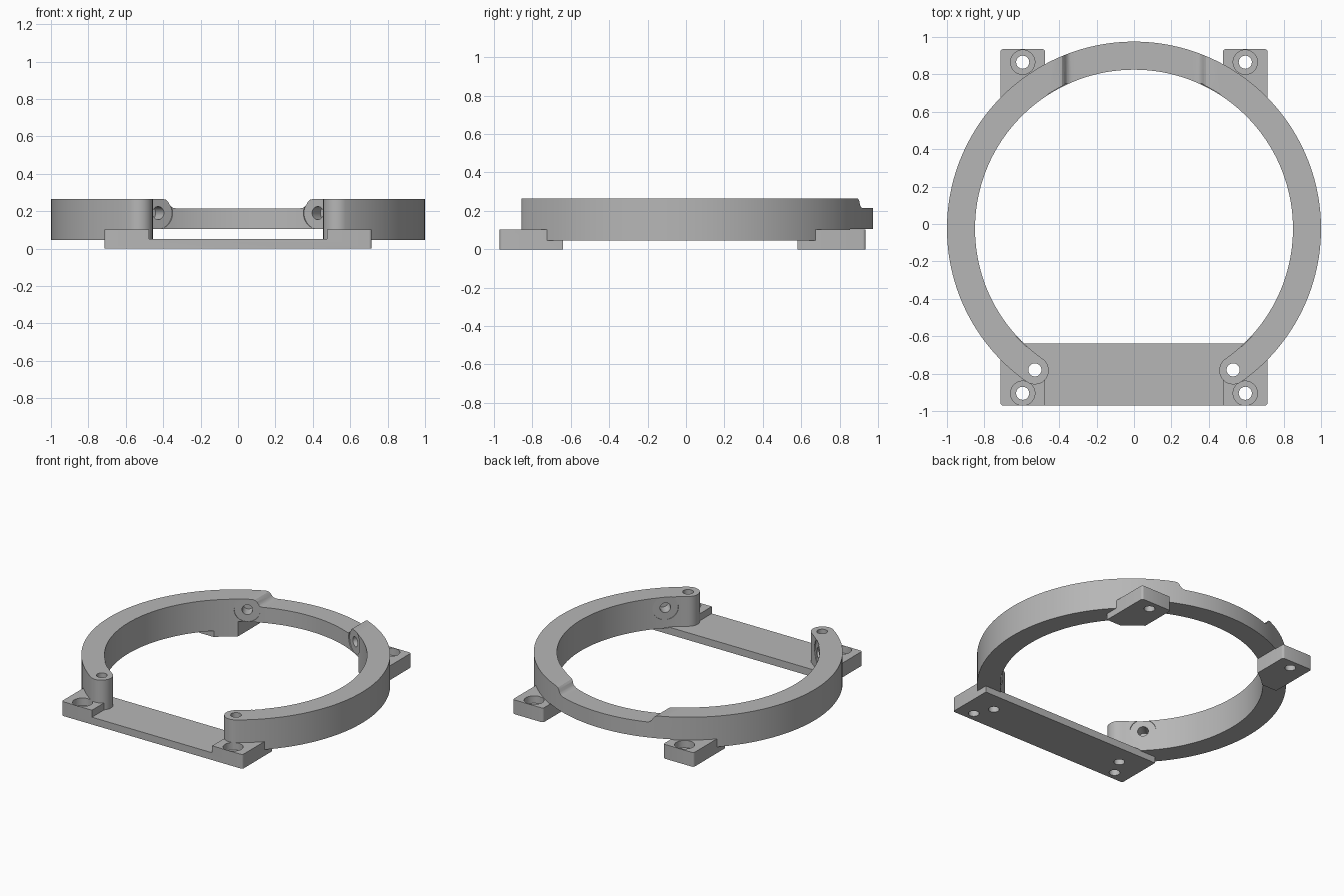
import bpy, bmesh
from math import radians, cos, sin
from mathutils import Matrix, Vector

old = bpy.data.objects.get("Cube")
if old:
    bpy.data.objects.remove(old, do_unlink=True)

CY = -0.025                  # ring centre in y
R_OUT, R_IN = 1.0, 0.85
R_MID = (R_OUT + R_IN) / 2
END = radians(-55)           # angle of the open end on the +x side

grey = bpy.data.materials.new("plain grey")
grey.use_nodes = True
colour = (0.47, 0.47, 0.47, 1)
grey.diffuse_color = colour
grey.node_tree.nodes["Principled BSDF"].inputs["Base Color"].default_value = colour


def add_object(name, bm):
    bmesh.ops.recalc_face_normals(bm, faces=bm.faces)
    mesh = bpy.data.meshes.new(name)
    bm.to_mesh(mesh)
    bm.free()
    mesh.materials.append(grey)
    obj = bpy.data.objects.new(name, mesh)
    bpy.context.collection.objects.link(obj)
    return obj


def prism(name, points, low, high, axis="z", round_if=None):
    """Extrude an outline along z (xy outline) or y (xz outline)."""
    bm = bmesh.new()
    place = (lambda a, b, h: (a, b, h)) if axis == "z" else (lambda a, b, h: (a, h, b))
    face = bm.faces.new([bm.verts.new(place(a, b, low)) for a, b in points])
    moved = bmesh.ops.extrude_face_region(bm, geom=[face])["geom"]
    bmesh.ops.translate(bm, verts=[v for v in moved if isinstance(v, bmesh.types.BMVert)],
                        vec=Vector(place(0, 0, high - low)))
    if round_if:
        edges = [e for e in bm.edges
                 if abs(e.verts[0].co.z - e.verts[1].co.z) > 0.01 and round_if(e.verts[0].co)]
        bmesh.ops.bevel(bm, geom=edges, offset=0.015, segments=4, profile=0.5, affect="EDGES")
    return add_object(name, bm)


def cylinder(name, radius, start, end, sides=40):
    start, end = Vector(start), Vector(end)
    direction = end - start
    matrix = (Matrix.Translation((start + end) / 2)
              @ direction.to_track_quat("Z", "Y").to_matrix().to_4x4())
    bm = bmesh.new()
    bmesh.ops.create_cone(bm, cap_ends=True, segments=sides, radius1=radius, radius2=radius,
                          depth=direction.length, matrix=matrix)
    return add_object(name, bm)


def cut(obj, cutters):
    for c in cutters:
        mod = obj.modifiers.new("cut", "BOOLEAN")
        mod.operation, mod.solver, mod.object = "DIFFERENCE", "EXACT", c
    bpy.context.view_layer.update()
    graph = bpy.context.evaluated_depsgraph_get()
    mesh = bpy.data.meshes.new_from_object(obj.evaluated_get(graph))
    obj.modifiers.clear()
    obj.data = mesh
    for c in cutters:
        bpy.data.objects.remove(c, do_unlink=True)


def arc(radius, start, end, steps, cx=0, cy=CY):
    angles = [start + (end - start) * i / steps for i in range(steps + 1)]
    return [(cx + radius * cos(a), cy + radius * sin(a)) for a in angles]


def mirrored(half):
    return half + [(-x, y) for x, y in reversed(half)]


def end_holes():
    return [cylinder("hole", 0.035, (s * 0.53, -0.78, -0.1), (s * 0.53, -0.78, 0.5))
            for s in (-1, 1)]


def screw_holes(x, y):
    return [cylinder("hole", 0.035, (x, y, -0.1), (x, y, 0.3)),
            cylinder("counterbore", 0.065, (x, y, 0.05), (x, y, 0.3))]


# Open ring with rounded ends
pi = radians(180)
cap = (R_OUT - R_IN) / 2
far = pi - END
outline = arc(R_OUT, END, far, 144)
outline += arc(cap, far, far + pi, 16, R_MID * cos(far), CY + R_MID * sin(far))[1:-1]
outline += arc(R_IN, far, END, 144)
outline += arc(cap, END - pi, END, 16, R_MID * cos(END), CY + R_MID * sin(END))[1:-1]
ring = prism("open_ring", outline, 0.045, 0.265)

# Thin back section: soft-sided top notch and square bottom notch
notch = mirrored([(0.40, 0.4), (0.40, 0.265), (0.385, 0.261), (0.374, 0.25), (0.366, 0.235),
                  (0.356, 0.223), (0.345, 0.217), (0.33, 0.215)])
cutters = [prism("top_notch", notch, 0.3, 1.2, "y"),
           prism("bottom_notch", mirrored([(0.475, 0), (0.475, 0.105)]), 0.3, 1.2, "y")]

# Blind clamp-screw holes with flat seats on the inner wall
for degrees in (60, 120, -45, 225):
    a = radians(degrees)

    def at(r):
        return (r * cos(a), CY + r * sin(a), 0.19)
    cutters += [cylinder("seat", 0.085, at(0.7), at(0.853)),
                cylinder("blind_hole", 0.035, at(0.7), at(0.94))]
cut(ring, cutters + end_holes())

# Front plate with raised corner pads
plate = prism("front_plate", mirrored([(0.715, -0.97), (0.715, -0.64)]), 0, 0.102,
              round_if=lambda p: p.y < -0.9)
middle = mirrored([(0.475, -1.1), (0.475, -0.8), (0.62, -0.72), (0.8, -0.72), (0.8, -0.5)])
cutters = [prism("recess", middle, 0.052, 0.3)] + end_holes()
for s in (-1, 1):
    cutters += screw_holes(s * 0.595, -0.905)
cut(plate, cutters)

# Back mounting tabs, trimmed to the inner wall of the ring
parts = [ring, plate]
for s, side in ((1, "left"), (-1, "right")):
    corners = [(s * x, y) for x, y in ((0.475, 0.58), (0.715, 0.58), (0.715, 0.935), (0.475, 0.935))]
    tab = prism("back_tab_" + side, corners, 0, 0.102, round_if=lambda p: p.y > 0.9)
    bore = cylinder("bore", R_IN, (0, CY, -0.2), (0, CY, 0.4), 192)
    cut(tab, [bore] + screw_holes(s * 0.595, 0.865))
    parts.append(tab)

# Smooth curved walls, keep crisp edges
bpy.ops.object.select_all(action="DESELECT")
for obj in parts:
    obj.select_set(True)
bpy.context.view_layer.objects.active = ring
bpy.ops.object.shade_smooth_by_angle(angle=radians(30))
